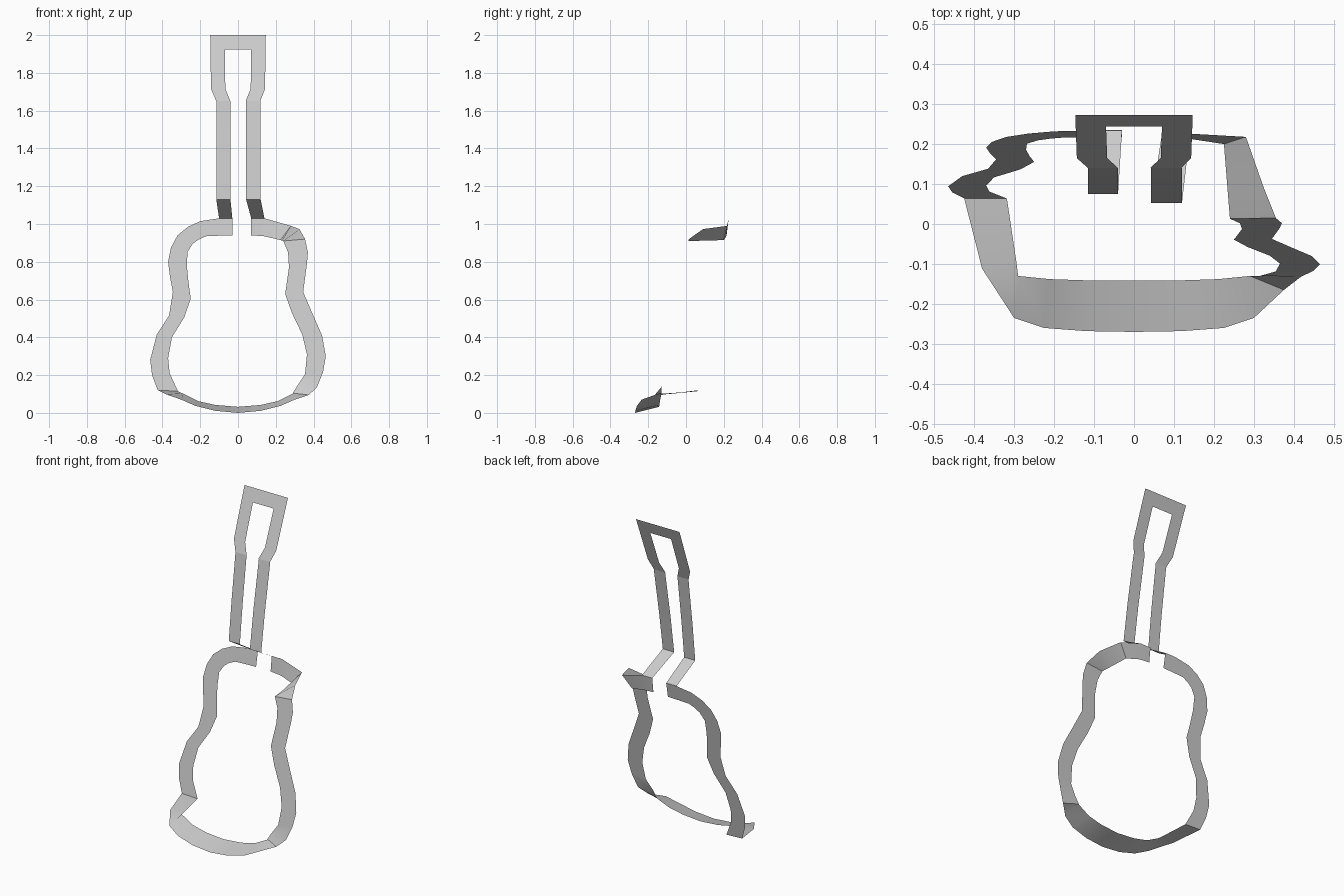
import bpy


def ribbon(name, rungs):
    """Flat strip from (outer point, inner point) rungs."""
    verts = [p for rung in rungs for p in rung]
    faces = [(2 * i, 2 * i + 1, 2 * i + 3, 2 * i + 2) for i in range(len(rungs) - 1)]
    mesh = bpy.data.meshes.new(name)
    mesh.from_pydata(verts, [], faces)
    obj = bpy.data.objects.new(name, mesh)
    bpy.context.collection.objects.link(obj)
    bpy.ops.object.select_all(action='DESELECT')
    obj.select_set(True)
    bpy.context.view_layer.objects.active = obj
    bpy.ops.object.shade_smooth_by_angle()
    return obj


def on_plane(profile, depth):
    """Turn (outer x, outer z, inner x, inner z) rows into 3D rungs."""
    return [((a, depth(b), b), (c, depth(d), d)) for a, b, c, d in profile]


def left_depth(z):
    return 0.042 + 0.187 * z


def right_depth(z):
    return -0.157 + 0.187 * z


def head_depth(z):
    return 0.273 - 0.38 * (2 - z)


# Headstock: an upside-down U, leaning back
ribbon("headstock", on_plane([
    (-.115, 1.65, -.04, 1.65), (-.143, 1.715, -.067, 1.715),
    (-.147, 2, -.07, 1.925), (.147, 2, .07, 1.925),
    (.143, 1.715, .067, 1.715), (.118, 1.65, .04, 1.65)], head_depth))

# Neck rails, each ending in a shelf that runs back to the body
for name, xo, xi, front_y, back_xo, back_xi, back_y in (
        ("neck_left", -.115, -.04, .075, -.10, -.03, .234),
        ("neck_right", .12, .043, .053, .14, .07, .226)):
    top_y = head_depth(1.65)
    mid_y = top_y * 0.4 + front_y * 0.6
    ribbon(name, [
        ((xo, top_y, 1.65), (xi, top_y, 1.65)),
        ((xo, mid_y, 1.36), (xi, mid_y, 1.36)),
        ((xo, front_y, 1.13), (xi, front_y, 1.13)),
        ((back_xo, back_y, 1.03), (back_xi, back_y, 1.03))])

# Left side of the body
left_side = on_plane([
    (-.03, 1.03, -.03, .94), (-.10, 1.03, -.10, .938), (-.2, 1.015, -.17, .935),
    (-.265, .985, -.21, .917), (-.32, .94, -.24, .895), (-.355, .875, -.268, .85),
    (-.37, .80, -.27, .77), (-.36, .72, -.262, .69), (-.345, .64, -.25, .605),
    (-.365, .515, -.285, .505), (-.43, .415, -.35, .40), (-.465, .28, -.37, .29),
    (-.455, .20, -.362, .21), (-.425, .12, -.318, .115)], left_depth)
ribbon("body_left", left_side)

# Right shoulder strip, level with the left side
shoulder = [
    ((.07, .226, 1.03), (.07, .215, .94)), ((.14, .226, 1.03), (.14, .213, .935)),
    ((.28, .218, .99), (.225, .20, .915))]
ribbon("shoulder_right", shoulder)

# Right side of the body, set further forward
right_side = on_plane([
    (.355, .92, .24, .91), (.37, .85, .265, .85), (.365, .79, .27, .77),
    (.345, .64, .25, .63), (.39, .535, .285, .53), (.445, .41, .34, .415),
    (.465, .30, .365, .31), (.45, .215, .355, .205), (.418, .135, .315, .145)], right_depth)
right_side.append(((.375, -.165, .095), (.29, -.13, .105)))
ribbon("body_right", right_side)

# Twisted pieces that join the two depths
ribbon("twist_upper_right", [shoulder[-1],
                             ((.325, .09, .973), (.233, .10, .912)), right_side[0]])

# Bottom strip, nearly level, ending in the lower left twist
half = [((0, -.27, 0), (0, -.142, .032)), ((.12, -.268, .011), (.12, -.141, .042)),
        ((.225, -.26, .037), (.21, -.138, .062)), ((.30, -.235, .07), (.29, -.13, .102))]
mirrored = [((-o[0], o[1], o[2]), (-i[0], i[1], i[2])) for o, i in half[1:]]
ribbon("body_bottom", [right_side[-1]] + half[::-1] + mirrored
       + [((-.38, -.112, .098), (-.295, -.09, .104)), left_side[-1]])
